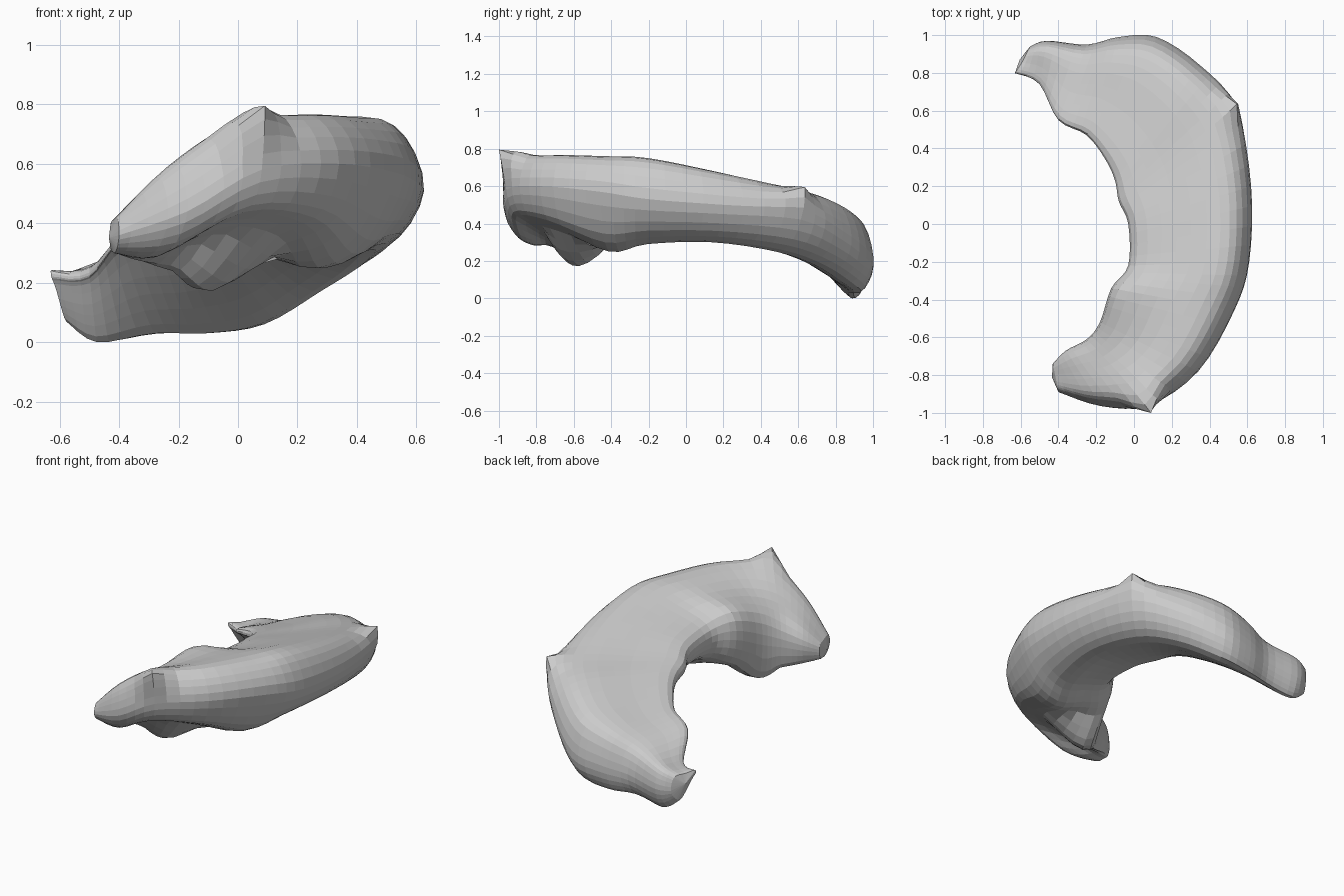
import bpy, bmesh
from mathutils import Vector

if "Cube" in bpy.data.objects:
    bpy.data.objects.remove(bpy.data.objects["Cube"])

# Stations from the back tail round to the front lobe:
# inner x,y | outer x,y | rim top, rim bottom, crest, outer, bottom z | bottom position
STATIONS = [
    (-.62, .80, -.55, .94, .23, .19, .23, .14, .07, .60),
    (-.50, .74, -.46, .97, .25, .20, .27, .14, .00, .65),
    (-.40, .55, -.25, .95, .36, .31, .33, .17, .03, .80),
    (-.25, .47, -.08, .99, .42, .34, .40, .20, .03, .82),
    (-.15, .34, .12, .99, .48, .38, .47, .24, .06, .82),
    (-.10, .23, .35, .84, .52, .40, .55, .36, .17, .78),
    (-.08, .12, .54, .62, .55, .41, .60, .47, .25, .72),
    (-.03, .00, .62, .20, .59, .41, .68, .50, .30, .68),
    (-.03, -.22, .61, -.20, .62, .40, .75, .53, .29, .60),
    (-.12, -.34, .53, -.46, .67, .34, .76, .57, .25, .60),
    (-.18, -.52, .34, -.78, .61, .23, .765, .60, .38, .70),
    (-.25, -.61, .08, -.96, .54, .24, .74, .58, .41, .70),
    (-.36, -.67, -.17, -.965, .47, .28, .60, .44, .29, .50),
    (-.43, -.74, -.40, -.89, .40, .31, .42, .36, .30, .50),
]


def spline(a, b, c, d, t):
    """Catmull-Rom blend of four tuples."""
    return [0.5 * (2 * q + (r - p) * t + (2 * p - 5 * q + 4 * r - s) * t * t
                   + (3 * q - p - 3 * r + s) * t ** 3) for p, q, r, s in zip(a, b, c, d)]


def smooth(points, steps, closed):
    n, out = len(points), []
    get = (lambda i: points[i % n]) if closed else (lambda i: points[min(max(i, 0), n - 1)])
    for i in range(n if closed else n - 1):
        for k in range(steps):
            out.append(spline(get(i - 1), get(i), get(i + 1), get(i + 2), k / steps))
    return out if closed else out + [list(points[-1])]


def section(st):
    """Cross-section: rounded inner rim, thick outer wall, hollow underside."""
    ix, iy, ox, oy, rt, rb, c, o, b, f = st
    prof = [(0, (rt + rb) / 2), (.06, rt), (.38, rt * .45 + c * .55), (.74, c),
            (.92, c * .75 + o * .25), (1, o), ((1 + f) / 2 + .05, b * .7 + o * .3),
            (f, b), (f * .55, b * .55 + rb * .45), (.09, rb)]
    return [Vector((ix + (ox - ix) * s, iy + (oy - iy) * s, z)) for s, z in smooth(prof, 3, True)]


def pull(bm, tip, radius, power=1.5):
    """Draw the surface near a point out towards it."""
    tip = Vector(tip)
    near = min(bm.verts, key=lambda v: (v.co - tip).length)
    base, shift = near.co.copy(), tip - near.co
    for v in bm.verts:
        d = (v.co - base).length / radius
        if d < 1:
            v.co += shift * (1 - d ** 2 if power < 1 else (1 - d) ** power)


# Curved body lofted through the stations
bm = bmesh.new()
rings = [[bm.verts.new(p) for p in section(st)] for st in smooth(STATIONS, 4, False)]
for a, b in zip(rings, rings[1:]):
    for i in range(len(a)):
        j = (i + 1) % len(a)
        bm.faces.new((a[i], a[j], b[j], b[i]))

# Closed ends with slightly domed caps
for ring, prev in ((rings[0], rings[1]), (rings[-1], rings[-2])):
    mid = sum((v.co for v in ring), Vector()) / len(ring)
    back = sum((v.co for v in prev), Vector()) / len(prev)
    tip = bm.verts.new(mid + (mid - back).normalized() * .02)
    for i in range(len(ring)):
        bm.faces.new((ring[i], ring[(i + 1) % len(ring)], tip))

# Lobe swelling beneath the front end
pull(bm, (-.03, -.60, .20), .19, .5)

# Pointed corners: front peak, outer bump and tail tip
pull(bm, (.09, -1.0, .795), .16)
pull(bm, (.545, .635, .595), .14)
pull(bm, (-.63, .80, .24), .08)

bmesh.ops.recalc_face_normals(bm, faces=bm.faces)
mesh = bpy.data.meshes.new("curved_body")
bm.to_mesh(mesh)
bm.free()
body = bpy.data.objects.new("curved_body", mesh)
bpy.context.collection.objects.link(body)
